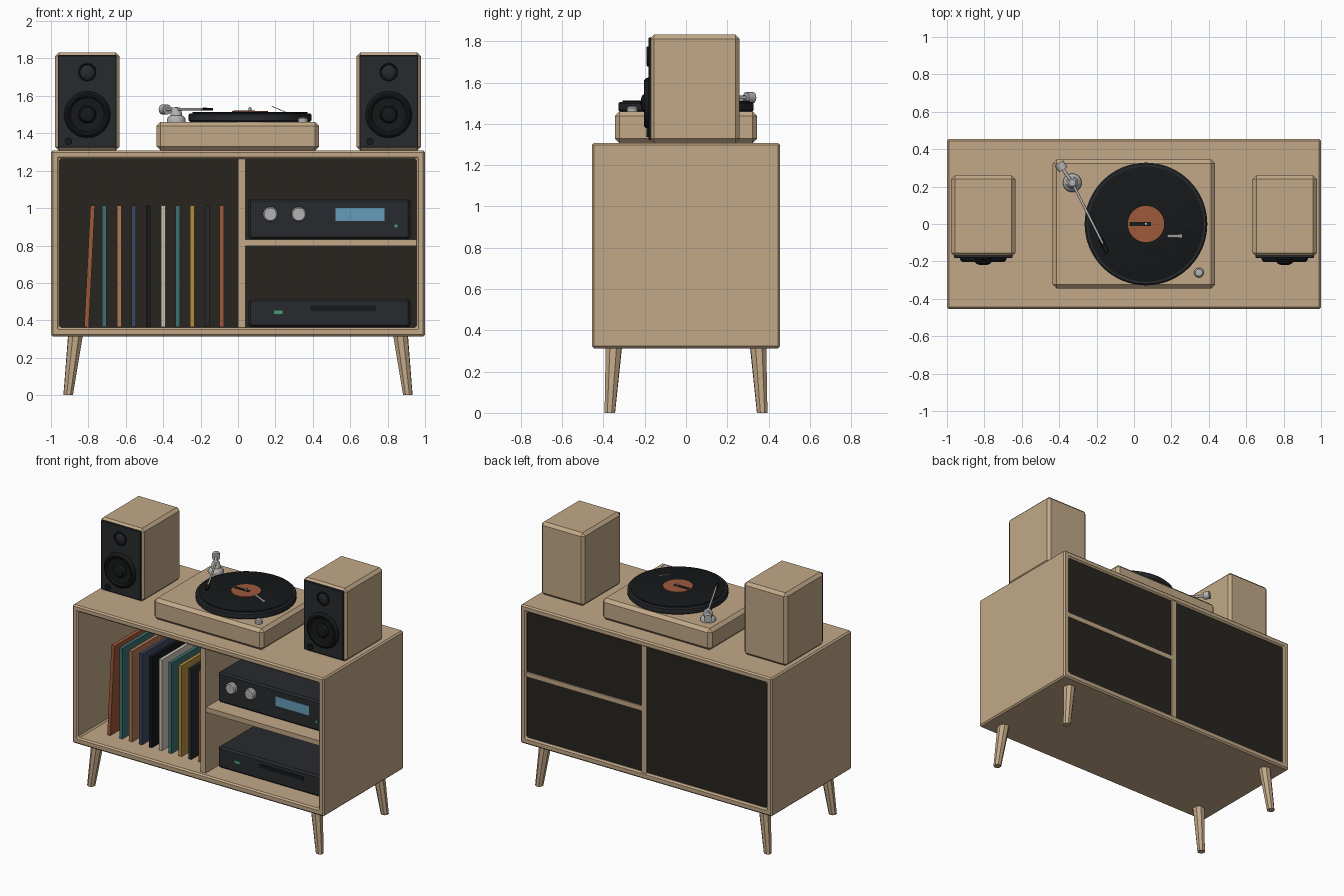
import bpy, bmesh
from math import radians, cos, sin, pi
from mathutils import Vector, Matrix

if "Cube" in bpy.data.objects:
    bpy.data.objects.remove(bpy.data.objects["Cube"])


def mat(name, r, g, b):
    m = bpy.data.materials.new(name)
    m.diffuse_color = (r, g, b, 1)
    m.use_nodes = True
    m.node_tree.nodes["Principled BSDF"].inputs["Base Color"].default_value = m.diffuse_color
    return m


WOOD = mat("wood", .54, .395, .245)
BACK = mat("dark_back", .021, .018, .014)
CHAR = mat("charcoal", .021, .023, .027)
BLACK = mat("black", .008, .009, .010)
METAL = mat("metal", .45, .45, .45)
RUST = mat("rust", .35, .10, .045)
TEAL = mat("teal", .05, .16, .17)
TAN = mat("tan", .45, .19, .10)
NAVY = mat("navy", .045, .065, .12)
CREAM = mat("cream", .60, .56, .47)
MUSTARD = mat("mustard", .45, .27, .05)
BLUE = mat("display_blue", .13, .33, .48)
GREEN = mat("indicator_green", .06, .35, .16)


def finish(name, bm, m, bevel=0, segs=1, smooth=False):
    bmesh.ops.recalc_face_normals(bm, faces=bm.faces)
    me = bpy.data.meshes.new(name)
    bm.to_mesh(me)
    bm.free()
    ob = bpy.data.objects.new(name, me)
    bpy.context.collection.objects.link(ob)
    me.materials.append(m)
    if bevel:
        b = ob.modifiers.new("bevel", 'BEVEL')
        b.width, b.segments, b.limit_method = bevel, segs, 'ANGLE'
    if smooth:
        bpy.ops.object.select_all(action='DESELECT')
        ob.select_set(True)
        bpy.context.view_layer.objects.active = ob
        bpy.ops.object.shade_smooth_by_angle(angle=radians(35))
    return ob


def box(name, x, y, z, m, bevel=0, segs=1):
    """Box from (min, max) ranges."""
    bm = bmesh.new()
    size = Vector((x[1] - x[0], y[1] - y[0], z[1] - z[0]))
    mid = Vector((sum(x), sum(y), sum(z))) / 2
    bmesh.ops.create_cube(bm, size=1, matrix=Matrix.LocRotScale(mid, None, size))
    return finish(name, bm, m, bevel, segs)


def lathe(name, origin, axis, profile, m, n=32, smooth=True):
    """Spin (radius, height) points about an axis through origin."""
    bm = bmesh.new()
    mtx = Matrix.Translation(origin) @ Vector(axis).to_track_quat('Z', 'Y').to_matrix().to_4x4()
    rings = []
    for r, h in profile:
        if r == 0:
            rings.append([bm.verts.new(mtx @ Vector((0, 0, h)))])
        else:
            rings.append([bm.verts.new(mtx @ Vector((r * cos(2 * pi * i / n), r * sin(2 * pi * i / n), h)))
                          for i in range(n)])
    for a, b in zip(rings, rings[1:]):
        for i in range(n):
            j = (i + 1) % n
            f = [a[i], a[j], b[j], b[i]] if len(a) > 1 and len(b) > 1 else (
                [a[0], b[j], b[i]] if len(a) == 1 else [a[i], a[j], b[0]])
            bm.faces.new(f)
    for ring in (rings[0], rings[-1]):
        if len(ring) > 1:
            bm.faces.new(ring)
    return finish(name, bm, m, smooth=smooth)


def rod(name, p, q, r1, r2, m, n=16, smooth=True):
    p, q = Vector(p), Vector(q)
    return lathe(name, p, q - p, [(r1, 0), (r2, (q - p).length)], m, n, smooth)


# Cabinet shell: open rectangular tube running front to back
bm = bmesh.new()
loops = []
for y in (-.455, .455):
    for x, lo, hi in ((1, .313, 1.308), (.955, .361, 1.263)):
        loops.append([bm.verts.new((sx * x, y, z)) for sx, z in ((-1, lo), (1, lo), (1, hi), (-1, hi))])
fo, fi, bo, bi = loops
for a, b in ((fo, fi), (bo, bi), (fo, bo), (fi, bi)):
    for i in range(4):
        j = (i + 1) % 4
        bm.faces.new((a[i], a[j], b[j], b[i]))
finish("cabinet_shell", bm, WOOD, .010)

# Divider, shelf and back panel
box("cabinet_divider", (0, .04), (-.425, .45), (.355, 1.268), WOOD)
box("cabinet_shelf", (.035, .96), (-.42, .449), (.797, .832), WOOD)
box("cabinet_back_panel", (-.96, .96), (.42, .44), (.355, 1.268), BACK)

# Splayed tapered legs
for sx, xn in ((-1, "left"), (1, "right")):
    for sy, yn in ((-1, "front"), (1, "back")):
        leg = rod(f"{yn}_{xn}_leg", (sx * .908, sy * .369, .003), (sx * .868, sy * .349, .33),
                  .027, .042, WOOD, 8, False)
        for v in leg.data.vertices:  # foot cut level with the floor
            if v.co.z < .1:
                v.co.z = 0

# Record sleeves, the first one leaning
colours = (RUST, TEAL, TAN, NAVY, BLACK, CREAM, TEAL, MUSTARD, CHAR, RUST)
for i, m in enumerate(colours):
    x = -.793 + i * .0785
    s = box(f"record_sleeve_{i + 1}", (-.012, .012), (-.31, .34), (0, .652), m)
    s.location = (x if i else -.810, 0, .363)
    if i == 0:
        s.rotation_euler.y = radians(2.9)

# Amplifier on the upper shelf
box("amplifier_body", (.056, .922), (-.31, .33), (.834, 1.05), CHAR, .012)
for i, x in enumerate((.173, .325)):
    lathe(f"amplifier_knob_{i + 1}", (x, -.31, .967), (0, -1, 0),
          [(.04, -.005), (.04, .022), (.033, .030), (0, .030)], METAL, 24)
box("amplifier_display", (.52, .783), (-.315, -.30), (.932, 1.0), BLUE)
lathe("amplifier_indicator", (.844, -.31, .904), (0, -1, 0), [(.009, -.005), (.009, .005)], GREEN, 12)

# Disc player on the lower shelf
box("player_body", (.056, .922), (-.31, .33), (.364, .514), CHAR, .012)
box("player_slot", (.387, .737), (-.313, -.30), (.45, .478), BLACK)
box("player_button", (.193, .238), (-.316, -.30), (.434, .453), GREEN)

# Two identical speakers
for cx, n in ((-.806, "left"), (.806, "right")):
    box(f"{n}_speaker_cabinet", (cx - .172, cx + .172), (-.175, .26), (1.308, 1.832), WOOD, .02)
    box(f"{n}_speaker_baffle", (cx - .157, cx + .157), (-.182, -.16), (1.323, 1.818), CHAR, .004)
    fwd = (0, -1, 0)
    lathe(f"{n}_woofer_surround", (cx, -.18, 1.500), fwd,
          [(.123, -.005), (.124, .006), (.120, .016), (.110, .024), (.100, .024), (.090, .014),
           (.050, .008), (0, .008)], BLACK, 40)
    lathe(f"{n}_woofer_cap", (cx, -.18, 1.500), fwd,
          [(.047, .006), (.046, .020), (.038, .032), (.022, .038), (0, .040)], BLACK, 32)
    lathe(f"{n}_tweeter_ring", (cx, -.18, 1.727), fwd,
          [(.048, -.005), (.048, .008), (.044, .011), (.040, .009), (.039, .004), (0, .004)], BLACK, 32)
    lathe(f"{n}_tweeter_dome", (cx, -.18, 1.727), fwd,
          [(.037, .003), (.029, .008), (.015, .011), (0, .012)], CHAR, 24)
    lathe(f"{n}_speaker_knob", (cx - .10, -.18, 1.356), fwd, [(.02, -.005), (.02, .012), (0, .012)], BLACK, 16)

# Turntable plinth, platter and record
box("turntable_plinth", (-.436, .434), (-.345, .345), (1.308, 1.461), WOOD, .022)
C = Vector((.064, 0, 0))
lathe("turntable_platter", C, (0, 0, 1),
      [(.315, 1.455), (.328, 1.468), (.328, 1.499), (.320, 1.507)], CHAR, 64)
lathe("vinyl_record", C, (0, 0, 1), [(.308, 1.505), (.308, 1.512), (.303, 1.514)], BLACK, 64)
lathe("record_label", C, (0, 0, 1), [(.097, 1.512), (.097, 1.518)], RUST, 40)
box("label_bar", (-.025, .09), (-.011, .011), (1.517, 1.521), BLACK)
lathe("platter_spindle", C, (0, 0, 1), [(.008, 1.51), (.008, 1.535), (0, 1.541)], METAL, 12)
lathe("turntable_knob", (.347, -.26, 0), (0, 0, 1),
      [(.026, 1.455), (.026, 1.478), (.019, 1.485), (0, 1.487)], METAL, 20)
lever = box("cue_lever", (-.042, .042), (-.008, .008), (-.002, .002), METAL)
lever.location = (.217, -.065, 1.529)
lever.rotation_euler.y = .4

# Tonearm: pivot, counterweight, tube and headshell
pivot = Vector((-.33, .22, 1.528))
head = Vector((-.145, -.148, 1.53))
d = (head - pivot).normalized()
lathe("tonearm_pivot", (-.33, .22, 0), (0, 0, 1),
      [(.05, 1.455), (.05, 1.475), (.044, 1.486), (.032, 1.496), (.026, 1.53), (.018, 1.538), (0, 1.54)], METAL, 24)
w = Vector((-.39, .308, 1.527))
back = (w - pivot).normalized()
rod("tonearm_stub", pivot, w, .009, .009, METAL, 12)
rod("tonearm_counterweight", w - back * .021, w + back * .021, .027, .027, METAL, 20)
rod("tonearm_tube", pivot, head - d * .05, .007, .007, METAL, 12)
hs = box("tonearm_headshell", (-.012, .012), (-.042, .042), (-.008, .006), BLACK, .003)
hs.location = head - d * .035
hs.rotation_euler.z = Vector((0, 1)).angle_signed(Vector((-d.x, -d.y))) * -1
